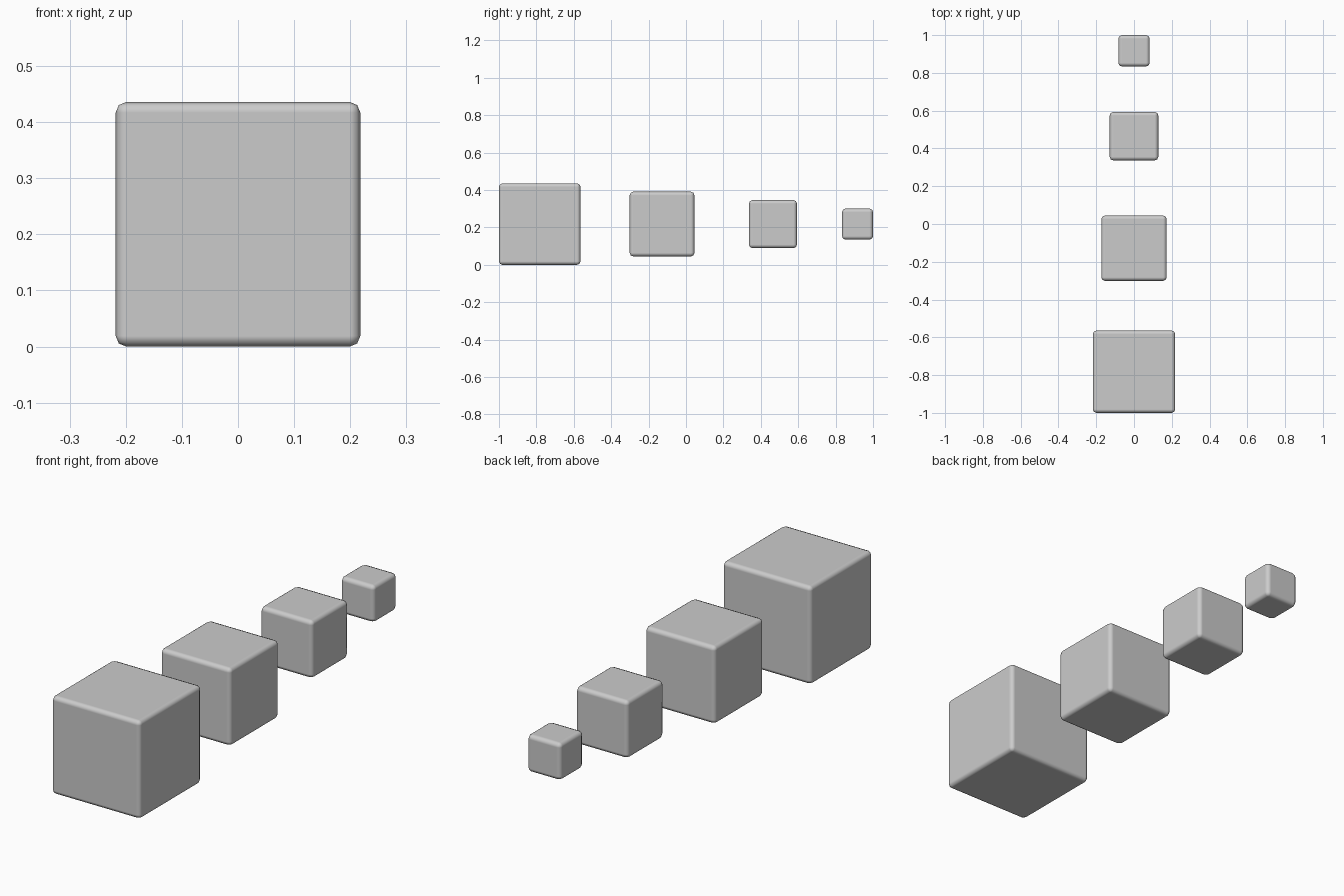
import bpy

default = bpy.data.objects.get("Cube")
if default:
    bpy.data.objects.remove(default, do_unlink=True)

# One plain grey for every block
grey = bpy.data.materials.new("light_grey")
grey.use_nodes = True
colour = (0.6, 0.6, 0.6, 1)
grey.diffuse_color = colour
grey.node_tree.nodes["Principled BSDF"].inputs["Base Color"].default_value = colour

MID_HEIGHT = 0.218


def rounded_block(name, y, size):
    """Cube with softly rounded edges and flat-looking faces."""
    bpy.ops.mesh.primitive_cube_add(size=size, location=(0, y, MID_HEIGHT))
    block = bpy.context.object
    block.name = name
    block.data.materials.append(grey)
    bpy.ops.object.shade_smooth()
    bevel = block.modifiers.new("rounded_edges", 'BEVEL')
    bevel.width = 0.019
    bevel.segments = 2
    bevel.harden_normals = True


# Row of blocks shrinking towards the back
rounded_block("largest_block", -0.782, 0.436)
rounded_block("large_block", -0.128, 0.346)
rounded_block("small_block", 0.465, 0.257)
rounded_block("smallest_block", 0.917, 0.166)
